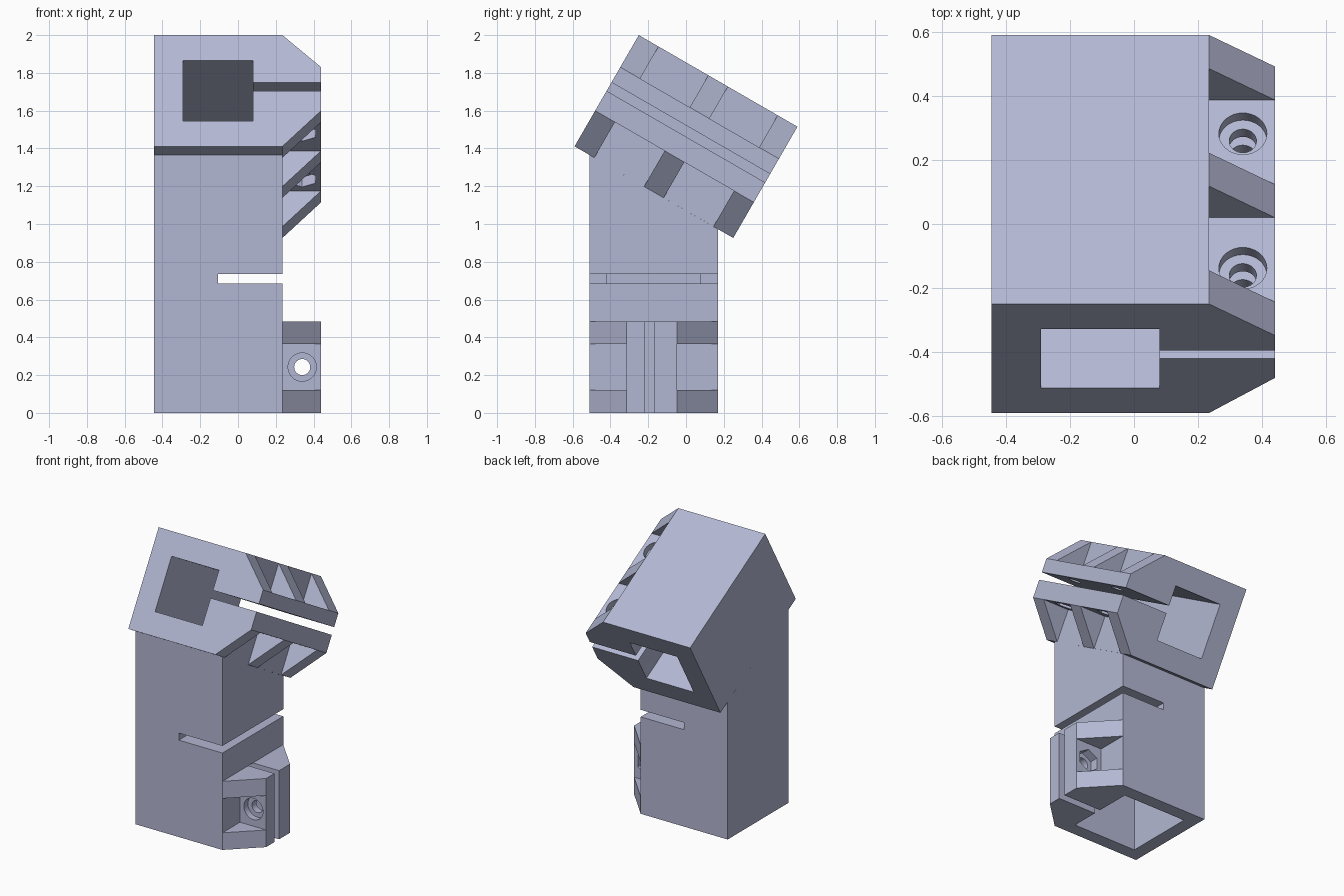
import bpy, bmesh, math
from mathutils import Vector

if "Cube" in bpy.data.objects:
    bpy.data.objects.remove(bpy.data.objects["Cube"])

S3 = math.sqrt(3) / 2
XL, XR, XE = -0.445, 0.235, 0.44      # left side, right side, ear end
SIDE = 0.68                           # square section of both tubes
V1, V2 = 0.196, 0.462                 # outer faces of the clamp plates
RIB = 0.121
CX, CV, HX = -0.105, 0.34, 0.34       # bore centre, screw position

mat = bpy.data.materials.new("pale_blue_grey")
mat.diffuse_color = (0.45, 0.475, 0.645, 1)
mat.use_nodes = True
mat.node_tree.nodes["Principled BSDF"].inputs["Base Color"].default_value = mat.diffuse_color


# Local frame of a clamp: x, a (along the tube), v (across the split)
def post_frame(x, a, v):
    return Vector((x, v - 0.51, a))


def head_frame(x, a, v):
    return Vector((x, -0.25 + S3 * a - 0.5 * v, 2 - 0.5 * a - S3 * v))


def solid(name, bottom, top):
    """Closed prism between two matching rings of points."""
    bm = bmesh.new()
    lo = [bm.verts.new(p) for p in bottom]
    hi = [bm.verts.new(p) for p in top]
    n = len(lo)
    bm.faces.new(lo)
    bm.faces.new(hi)
    for i in range(n):
        j = (i + 1) % n
        bm.faces.new((lo[i], lo[j], hi[j], hi[i]))
    bmesh.ops.recalc_face_normals(bm, faces=bm.faces)
    me = bpy.data.meshes.new(name)
    bm.to_mesh(me)
    bm.free()
    ob = bpy.data.objects.new(name, me)
    bpy.context.collection.objects.link(ob)
    me.materials.append(mat)
    return ob


def extrude(name, frame, profile, a0, a1):
    """Profile in (x, v), extruded along the tube."""
    return solid(name, [frame(x, a0, v) for x, v in profile],
                 [frame(x, a1, v) for x, v in profile])


def box(name, frame, x0, x1, a0, a1, v0, v1):
    return extrude(name, frame, [(x0, v0), (x1, v0), (x1, v1), (x0, v1)], a0, a1)


def rod(name, frame, a, r, v0, v1, sides):
    """Round or hexagonal rod across the split."""
    ring = [(HX + r * math.sin(2 * math.pi * i / sides),
             a + r * math.cos(2 * math.pi * i / sides)) for i in range(sides)]
    return solid(name, [frame(x, t, v0) for x, t in ring],
                 [frame(x, t, v1) for x, t in ring])


def combine(target, other, op):
    m = target.modifiers.new(op.lower(), 'BOOLEAN')
    m.operation, m.solver, m.object = op, 'EXACT', other
    bpy.context.view_layer.objects.active = target
    bpy.ops.object.modifier_apply(modifier=m.name)
    bpy.data.objects.remove(other)


def cut(target, cutter):
    combine(target, cutter, 'DIFFERENCE')


def cut_clamp(ob, f, bore, bore_end, slot_end, pockets, screws):
    h = bore / 2
    # pockets between the ribs, on both sides of the ear
    for a0, a1 in pockets:
        cut(ob, box("pocket", f, XR, 0.6, a0, a1, -0.2, V1))
        cut(ob, box("pocket", f, XR, 0.6, a0, a1, V2, 0.88))
    # square bore and clamping split
    cut(ob, box("bore", f, CX - h, CX + h, -0.1, bore_end, CV - h, CV + h))
    cut(ob, box("split", f, CX + h - 0.05, 0.6, -0.1, slot_end, 0.289, 0.341))
    # screw holes with counterbore and nut recess
    for a in screws:
        cut(ob, rod("screw_hole", f, a, 0.0425, 0.1, 0.6, 32))
        cut(ob, rod("counterbore", f, a, 0.075, 0.12, V1 + 0.045, 32))
        cut(ob, rod("nut_recess", f, a, 0.08, V2 - 0.06, 0.56, 6))


# Upright post with slanted top, plus its clamp ear
side = [(-0.51, 0), (0.17, 0), (0.17, 0.972), (-0.51, 1.365)]
post = solid("post", [Vector((XL, y, z)) for y, z in side],
             [Vector((XR, y, z)) for y, z in side])
ear = [(0.2, 0.1), (XR, 0), (XE, V1), (XE, V2), (XR, SIDE), (0.2, 0.58)]
combine(post, extrude("ear", post_frame, ear, 0, 0.485), 'UNION')
cut_clamp(post, post_frame, 0.495, 0.735, 0.485, [(RIB, 0.485 - RIB)], [0.2425])
# relief cut above the clamp
cut(post, box("relief", post_frame, CX, 0.6, 0.685, 0.735, -0.1, 0.8))

# Tilted head with two-pocket clamp ear
L = 0.97
section = [(XL, 0), (XR, 0), (XE, V1), (XE, V2), (XR, SIDE), (XL, SIDE)]
head = extrude("head", head_frame, section, 0, L)
cut_clamp(head, head_frame, 0.37, L + 0.1, L + 0.1,
          [(RIB, 0.425), (0.545, L - RIB)], [L / 4, 3 * L / 4])

for ob in (post, head):
    bpy.ops.object.select_all(action='DESELECT')
    ob.select_set(True)
    bpy.context.view_layer.objects.active = ob
    bpy.ops.object.shade_smooth_by_angle(angle=math.radians(25))
